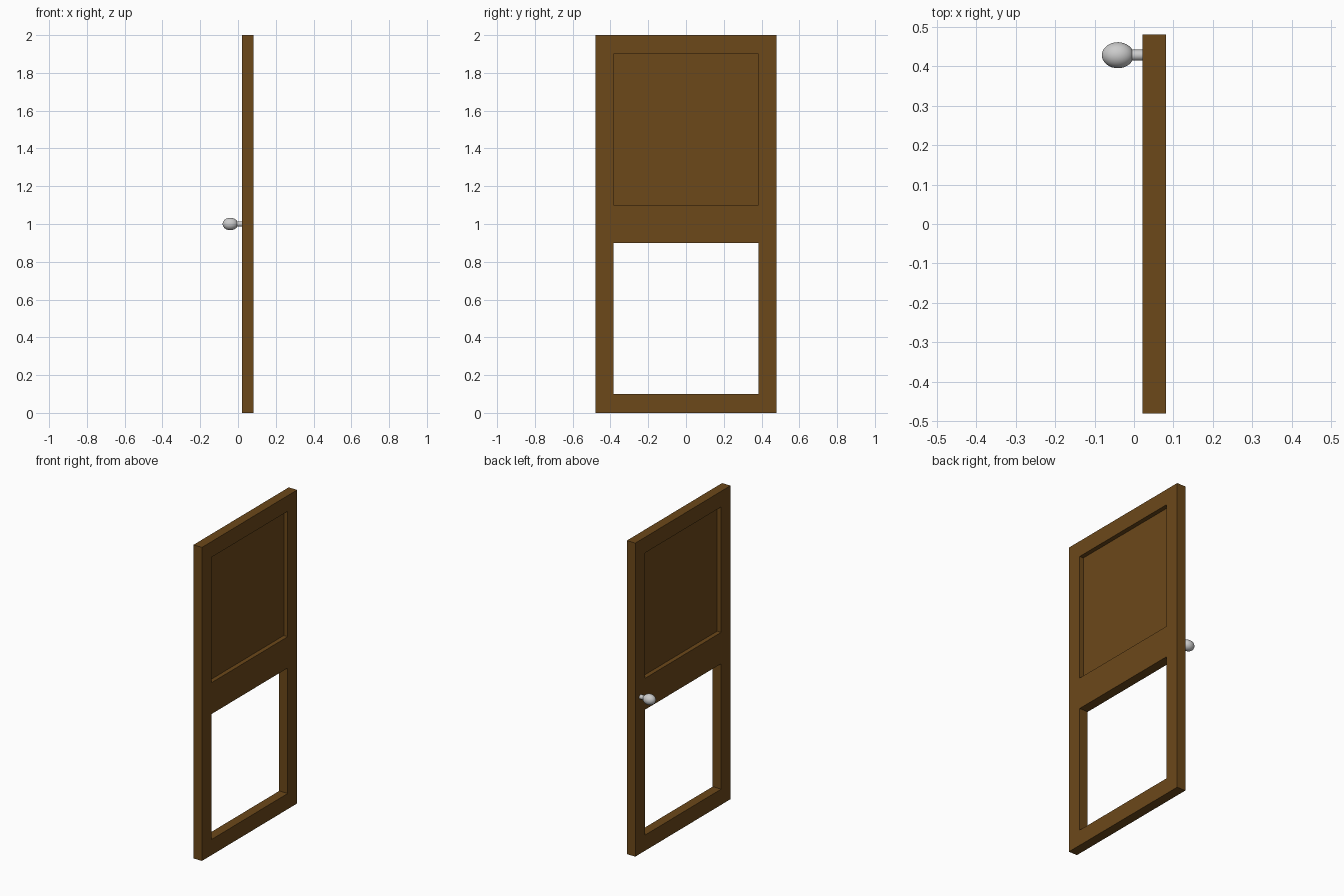
import bpy, bmesh, math
from mathutils import Matrix, Vector

if "Cube" in bpy.data.objects:
    bpy.data.objects.remove(bpy.data.objects["Cube"])

X0, X1 = 0.0215, 0.0815          # door faces
KY, KZ = 0.428, 1.0              # knob axis

wood = bpy.data.materials.new("brown_wood")
wood.diffuse_color = (0.15, 0.065, 0.010, 1)
wood.use_nodes = True
wood.node_tree.nodes["Principled BSDF"].inputs["Base Color"].default_value = wood.diffuse_color


def make_object(name, bm, mat=None):
    bmesh.ops.recalc_face_normals(bm, faces=bm.faces)
    mesh = bpy.data.meshes.new(name)
    bm.to_mesh(mesh)
    bm.free()
    ob = bpy.data.objects.new(name, mesh)
    bpy.context.collection.objects.link(ob)
    if mat:
        mesh.materials.append(mat)
    return ob


# Door frame: a flat grid with two openings, extruded to the door thickness
ys = [-0.48, -0.385, 0.385, 0.48]
zs = [0, 0.1, 0.9, 1.1, 1.9, 2.0]
bm = bmesh.new()
grid = [[bm.verts.new((X0, y, z)) for z in zs] for y in ys]
for i in range(3):
    for j in range(5):
        if i == 1 and j in (1, 3):
            continue
        bm.faces.new((grid[i][j], grid[i + 1][j], grid[i + 1][j + 1], grid[i][j + 1]))
ext = bmesh.ops.extrude_face_region(bm, geom=bm.faces[:], use_keep_orig=True)
bmesh.ops.translate(bm, vec=Vector((X1 - X0, 0, 0)),
                    verts=[g for g in ext["geom"] if isinstance(g, bmesh.types.BMVert)])
make_object("door_frame", bm, wood)

# Thin upper panel set midway through the frame
bm = bmesh.new()
bmesh.ops.create_cube(bm, size=1, matrix=Matrix.Translation(((X0 + X1) / 2, 0, 1.5))
                      @ Matrix.Diagonal((0.004, 0.77, 0.8, 1)))
make_object("upper_panel", bm, wood)

# Door knob: stretched ball
bm = bmesh.new()
bmesh.ops.create_uvsphere(bm, u_segments=32, v_segments=16, radius=1,
                          matrix=Matrix.Translation((-0.041, KY, KZ))
                          @ Matrix.Diagonal((0.0405, 0.033, 0.033, 1))
                          @ Matrix.Rotation(math.pi / 2, 4, 'Y'))
knob = make_object("door_knob", bm)

# Knob stem: short round bar from knob to door
bm = bmesh.new()
a, b = -0.02, X0
bmesh.ops.create_cone(bm, cap_ends=True, segments=32, radius1=0.014, radius2=0.014,
                      depth=b - a, matrix=Matrix.Translation(((a + b) / 2, KY, KZ))
                      @ Matrix.Rotation(math.pi / 2, 4, 'Y'))
stem = make_object("knob_stem", bm)

# Smooth shading on the metal parts
for ob in (knob, stem):
    bpy.ops.object.select_all(action='DESELECT')
    ob.select_set(True)
    bpy.context.view_layer.objects.active = ob
    bpy.ops.object.shade_smooth_by_angle(angle=math.radians(40))
